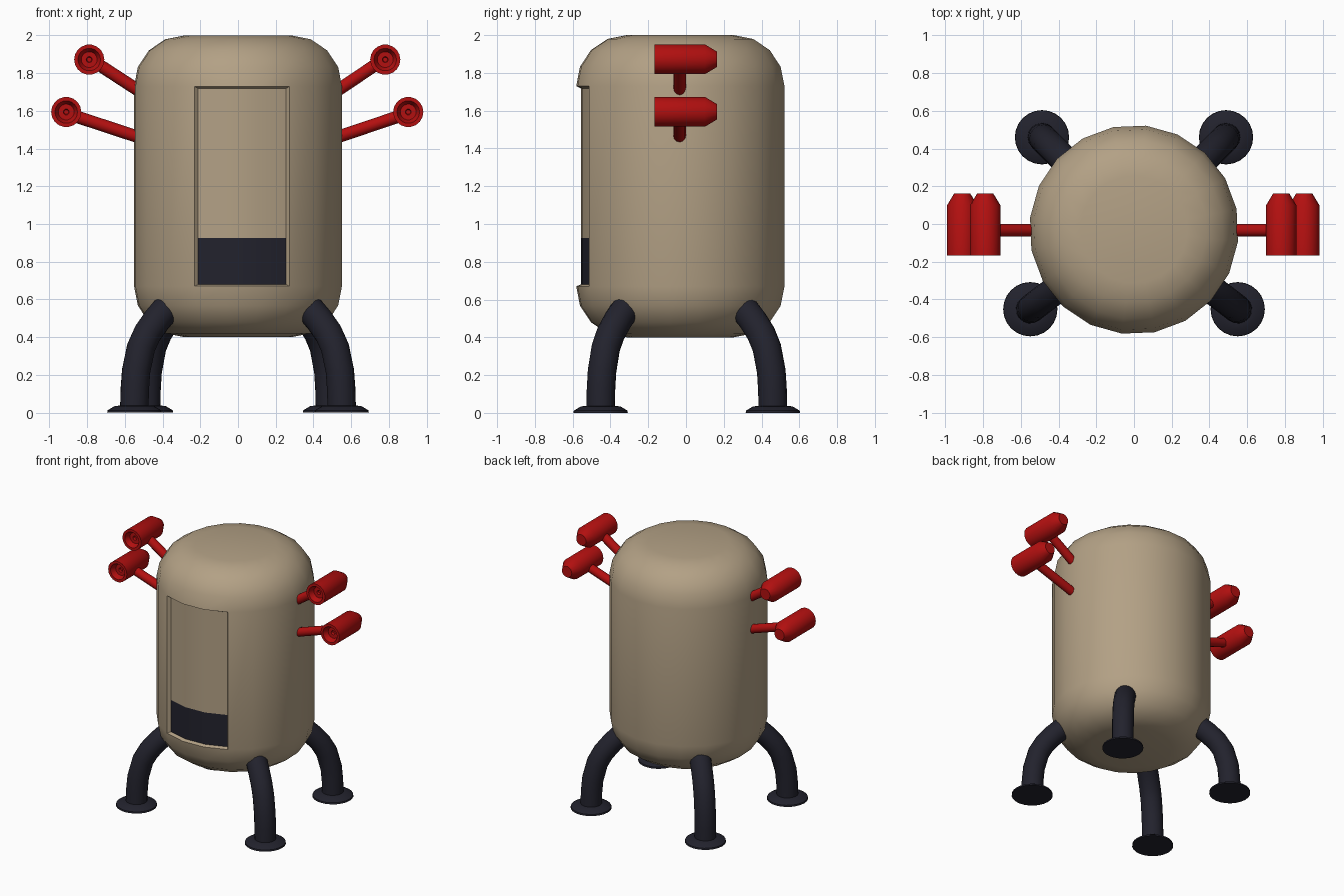
import bpy, bmesh
from math import sin, cos, pi, radians
from mathutils import Vector, Matrix

if "Cube" in bpy.data.objects:
    bpy.data.objects.remove(bpy.data.objects["Cube"])


def material(name, rgb):
    m = bpy.data.materials.new(name)
    m.diffuse_color = (*rgb, 1)
    m.use_nodes = True
    m.node_tree.nodes["Principled BSDF"].inputs["Base Color"].default_value = m.diffuse_color
    return m


BEIGE = material("beige_shell", (0.45, 0.355, 0.235))
DARK = material("dark_navy", (0.016, 0.016, 0.026))
RED = material("red_paint", (0.45, 0.005, 0.005))
CY = -0.03  # y of the body axis


def finish(bm, name, mats, angle=40):
    bmesh.ops.recalc_face_normals(bm, faces=bm.faces)
    me = bpy.data.meshes.new(name)
    for f in bm.faces:
        f.smooth = True
    bm.to_mesh(me)
    bm.free()
    me.set_sharp_from_angle(angle=radians(angle))
    for m in mats:
        me.materials.append(m)
    ob = bpy.data.objects.new(name, me)
    bpy.context.collection.objects.link(ob)
    return ob


def bridge(bm, rings):
    for a, b in zip(rings, rings[1:]):
        n = len(a)
        for i in range(n):
            bm.faces.new((a[i], a[(i + 1) % n], b[(i + 1) % n], b[i]))
    bm.faces.new(rings[0])
    bm.faces.new(rings[-1])


def lathe(name, profile, mat, matrix, n=20):
    bm = bmesh.new()
    rings = [[bm.verts.new((r * cos(2 * pi * i / n), r * sin(2 * pi * i / n), z))
              for i in range(n)] for r, z in profile]
    bridge(bm, rings)
    bm.transform(matrix)
    return finish(bm, name, [mat])


def tube(name, pts, side, r, mat, n=16):
    # sweep a circle along a planar path; side is normal to the path's plane
    bm = bmesh.new()
    pts = [Vector(p) for p in pts]
    rings = []
    for i, p in enumerate(pts):
        t = (pts[min(i + 1, len(pts) - 1)] - pts[max(i - 1, 0)]).normalized()
        up = t.cross(side)
        rings.append([bm.verts.new(p + r * (cos(2 * pi * k / n) * side + sin(2 * pi * k / n) * up))
                      for k in range(n)])
    bridge(bm, rings)
    return finish(bm, name, [mat], 50)


# Capsule body with a recessed front hatch
N, R, B, SEG = 20, 0.555, 0.27, 4
angles = [radians(-24.6 + 360 / N * i) for i in range(N)]


def at(a, r, z):
    return (r * sin(a), CY - r * cos(a), z)


profile = []
for i in range(SEG + 1):
    t = pi / 2 * i / SEG
    profile.append((R - B + B * sin(t), 0.4 + B * (1 - cos(t))))
profile += [(r, 2.4 - z) for r, z in reversed(profile)]
bm = bmesh.new()
rings = [[bm.verts.new(at(a, r, z)) for a in angles] for r, z in profile]
bridge(bm, rings)
low, high = rings[SEG], rings[SEG + 1]
hatch = [f for f in bm.faces if any(set(f.verts) == {low[i], low[i + 1], high[i], high[i + 1]} for i in range(3))]
bmesh.ops.delete(bm, geom=hatch, context='FACES_ONLY')
# hatch floor: lower row dark
fa = [angles[0] + 0.02, angles[1], angles[2], angles[3] - 0.01]
floor = [[bm.verts.new(at(a, 0.53, z)) for a in fa] for z in (0.68, 0.925, 1.718)]
for row in range(2):
    for i in range(3):
        f = bm.faces.new((floor[row][i], floor[row][i + 1], floor[row + 1][i + 1], floor[row + 1][i]))
        f.material_index = 1 - row
# hatch walls
for i in range(3):
    bm.faces.new((low[i], low[i + 1], floor[0][i + 1], floor[0][i]))
    bm.faces.new((high[i], high[i + 1], floor[2][i + 1], floor[2][i]))
for k in (0, 3):
    bm.faces.new((low[k], floor[0][k], floor[1][k], floor[2][k], high[k]))
finish(bm, "body", [BEIGE, DARK])

# Four bent legs with flared feet, all pointing at the body axis
leg_path = [(0, 0.02), (0.003, 0.12), (0.012, 0.22), (0.045, 0.345),
            (0.088, 0.42), (0.15, 0.49), (0.215, 0.55), (0.27, 0.59)]
foot_profile = [(0.144, 0), (0.142, 0.012), (0.105, 0.034), (0.07, 0.038)]
for sx, side_name in ((-1, "left"), (1, "right")):
    for x, y, end in ((0.55, -0.452, "front"), (0.488, 0.46, "back")):
        foot = Vector((sx * x, y, 0))
        d = (Vector((0, CY, 0)) - foot).normalized()
        side = d.cross(Vector((0, 0, 1)))
        tube(f"{end}_{side_name}_leg", [foot + d * o + Vector((0, 0, z)) for o, z in leg_path],
             side, 0.076, DARK)
        lathe(f"{end}_{side_name}_foot", foot_profile, DARK, Matrix.Translation(foot), 24)

# Red thruster pods on struts, two each side; open dished end faces front
pod_profile = [(0.012, -0.115), (0.016, -0.13), (0.042, -0.13), (0.06, -0.168), (0.08, -0.168),
               (0.08, 0.1), (0.042, 0.163)]
for sx, side_name in ((-1, "left"), (1, "right")):
    for x, z, root, level in ((0.785, 1.872, 1.69, "upper"), (0.907, 1.594, 1.452, "lower")):
        px = sx * x - 0.004
        lathe(f"{level}_{side_name}_pod", pod_profile, RED,
              Matrix.Translation((px, 0, z)) @ Matrix.Rotation(-pi / 2, 4, 'X'), 18)
        tube(f"{level}_{side_name}_strut", [(sx * 0.5, CY - 0.004, root), (px - sx * 0.04, CY - 0.004, z - 0.02)],
             Vector((0, 1, 0)), 0.033, RED, 12)
